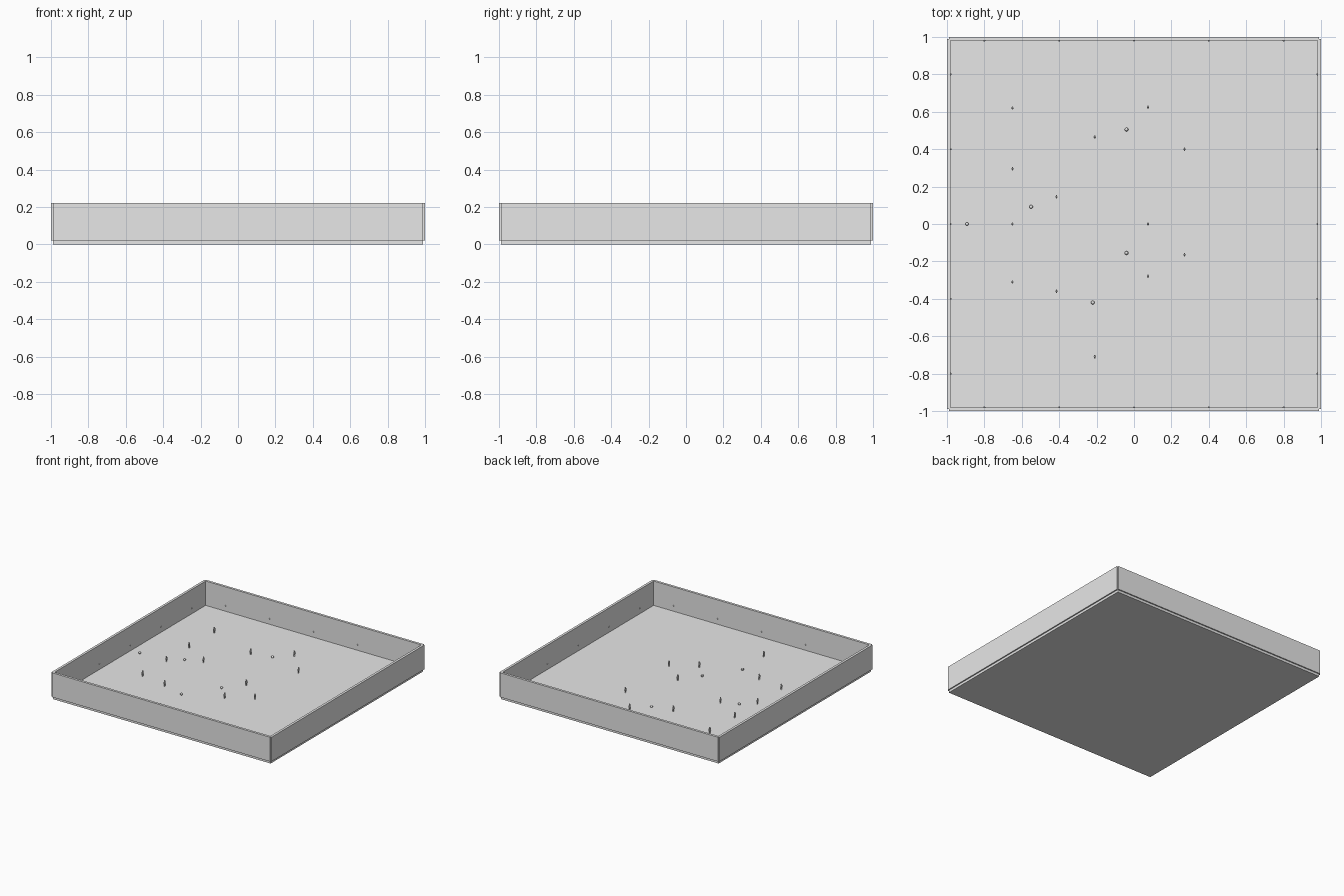
import bpy, bmesh
from mathutils import Matrix, Vector

if "Cube" in bpy.data.objects:
    bpy.data.objects.remove(bpy.data.objects["Cube"])

grey = bpy.data.materials.new("light grey")
grey.diffuse_color = (0.8, 0.8, 0.8, 1)
grey.use_nodes = True
grey.node_tree.nodes["Principled BSDF"].inputs["Base Color"].default_value = grey.diffuse_color


def add_object(name, bm, loc=(0, 0, 0)):
    mesh = bpy.data.meshes.new(name)
    bm.to_mesh(mesh)
    bm.free()
    mesh.materials.append(grey)
    ob = bpy.data.objects.new(name, mesh)
    ob.location = loc
    bpy.context.collection.objects.link(ob)
    return ob


def box(bm, centre, size):
    m = Matrix.Translation(Vector(centre)) @ Matrix.Diagonal((*size, 1))
    bmesh.ops.create_cube(bm, size=1, matrix=m)


def ball(bm, centre, radius, seg=12, rings=8):
    bmesh.ops.create_uvsphere(bm, u_segments=seg, v_segments=rings, radius=radius,
                              matrix=Matrix.Translation(Vector(centre)))


FLOOR = 0.02
HALF = 0.99

# Floor slab
bm = bmesh.new()
box(bm, (0, 0, FLOOR / 2), (2 * HALF, 2 * HALF, FLOOR))
add_object("floor", bm)

# Four walls centred on the slab edges, leaving small notches at the corners
for name, x, y in (("right_wall", 1, 0), ("left_wall", -1, 0),
                   ("back_wall", 0, 1), ("front_wall", 0, -1)):
    bm = bmesh.new()
    size = (0.02, 2 * HALF, 0.2) if x else (2 * HALF, 0.02, 0.2)
    box(bm, (x * HALF, y * HALF, FLOOR + 0.1), size)
    add_object(name, bm)

# Small studs along the inside of every wall
for name, x, y in (("right_studs", 1, 0), ("left_studs", -1, 0),
                   ("back_studs", 0, 1), ("front_studs", 0, -1)):
    bm = bmesh.new()
    for i in range(-2, 3):
        t = 0.4 * i
        ball(bm, (x * 0.98 + abs(y) * t, y * 0.98 + abs(x) * t, 0.065), 0.005, 8, 6)
    add_object(name, bm)

# Thin upright figures: two legs, torso and head
figures = [(-0.65, 0.62), (-0.65, 0.295), (-0.65, 0), (-0.65, -0.31),
           (-0.415, 0.145), (-0.415, -0.36), (-0.21, 0.465), (-0.21, -0.71),
           (0.075, 0.625), (0.075, 0), (0.075, -0.28), (0.27, 0.4), (0.27, -0.165)]
for x, y in figures:
    bm = bmesh.new()
    for s in (-1, 1):
        box(bm, (0, s * 0.003, 0.009), (0.006, 0.004, 0.018))
    box(bm, (0, 0, 0.027), (0.006, 0.018, 0.018))
    ball(bm, (0, 0, 0.042), 0.006, 8, 6)
    add_object("figure", bm, (x, y, FLOOR))

# Faceted balls lying on the floor
for x, y in ((-0.04, 0.505), (-0.55, 0.092), (-0.04, -0.155), (-0.22, -0.42)):
    bm = bmesh.new()
    ball(bm, (0, 0, 0.01), 0.01)
    add_object("faceted_ball", bm, (x, y, FLOOR))

# Smooth ball near the left wall
bm = bmesh.new()
ball(bm, (0, 0, 0.009), 0.009, 24, 16)
for f in bm.faces:
    f.smooth = True
add_object("smooth_ball", bm, (-0.893, 0, FLOOR))
